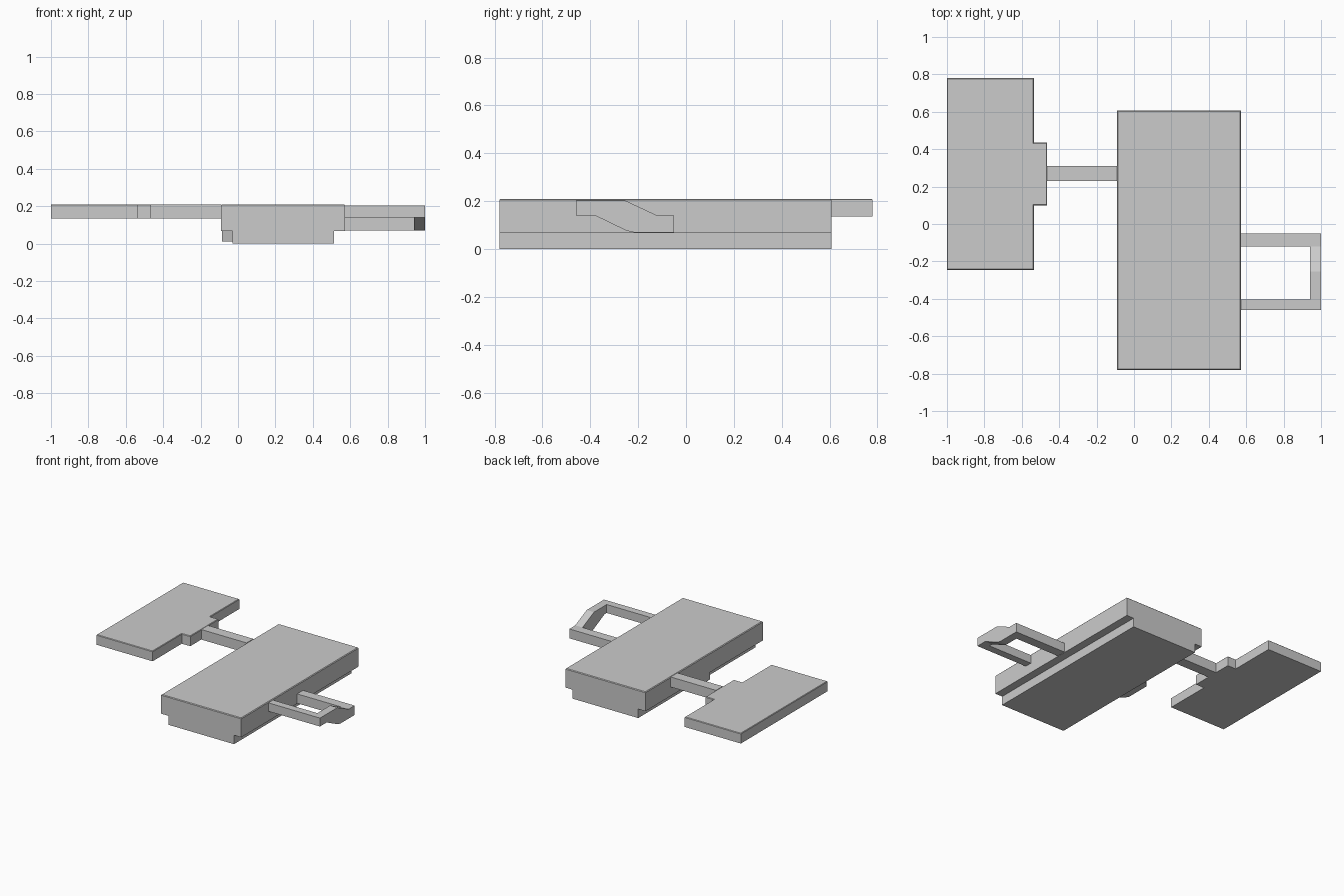
import bpy, bmesh

if "Cube" in bpy.data.objects:
    bpy.data.objects.remove(bpy.data.objects["Cube"])


def prism(name, outline, lo, hi, axis="z", top_trim=0.0):
    """Extrude an outline along z (points are x, y) or along x (points are y, z)."""
    def place(a, b, h):
        return (a, b, h) if axis == "z" else (h, a, b)
    bm = bmesh.new()
    face = bm.faces.new([bm.verts.new(place(a, b, lo)) for a, b in outline])
    ext = bmesh.ops.extrude_face_region(bm, geom=[face])
    new = [v for v in ext["geom"] if isinstance(v, bmesh.types.BMVert)]
    bmesh.ops.translate(bm, verts=new, vec=place(0, 0, hi - lo))
    bmesh.ops.recalc_face_normals(bm, faces=bm.faces)
    if top_trim:
        rim = [e for e in bm.edges if all(v in new for v in e.verts)]
        bmesh.ops.bevel(bm, geom=rim, offset=top_trim, segments=1, affect="EDGES")
    mesh = bpy.data.meshes.new(name)
    bm.to_mesh(mesh)
    bm.free()
    obj = bpy.data.objects.new(name, mesh)
    bpy.context.collection.objects.link(obj)
    return obj


def rect(x0, x1, y0, y1):
    return [(x0, y0), (x1, y0), (x1, y1), (x0, y1)]


# Main slab with a narrower base under it
prism("main_slab", rect(-0.09, 0.573, -0.78, 0.607), 0.067, 0.21, top_trim=0.005)
prism("main_base", rect(-0.03, 0.513, -0.78, 0.607), 0.0, 0.067)

# Side plate with its stepped tab, and the narrow bridge to the main slab
prism("side_plate", [(-1, -0.245), (-0.535, -0.245), (-0.535, 0.10), (-0.465, 0.10),
                     (-0.465, 0.435), (-0.535, 0.435), (-0.535, 0.78), (-1, 0.78)],
      0.135, 0.21, top_trim=0.004)
prism("bridge", rect(-0.465, -0.09, 0.23, 0.31), 0.135, 0.21)

# Small chamfered boss tucked under the overhang on the bridge side
prism("under_boss", [(-0.03, -0.22), (-0.03, 0.09), (-0.085, 0.03), (-0.085, -0.16)],
      0.01, 0.067)

# Loop on the other side: two arms at different heights, joined by a sloping end
prism("loop_upper_arm", rect(0.573, 0.94, -0.46, -0.405), 0.14, 0.203)
prism("loop_lower_arm", rect(0.573, 0.94, -0.12, -0.05), 0.07, 0.14)
prism("loop_end", [(-0.46, 0.203), (-0.46, 0.14), (-0.38, 0.14), (-0.25, 0.077),
                   (-0.22, 0.07), (-0.05, 0.07), (-0.05, 0.14), (-0.12, 0.14),
                   (-0.255, 0.203)], 0.94, 1.0, axis="x")
